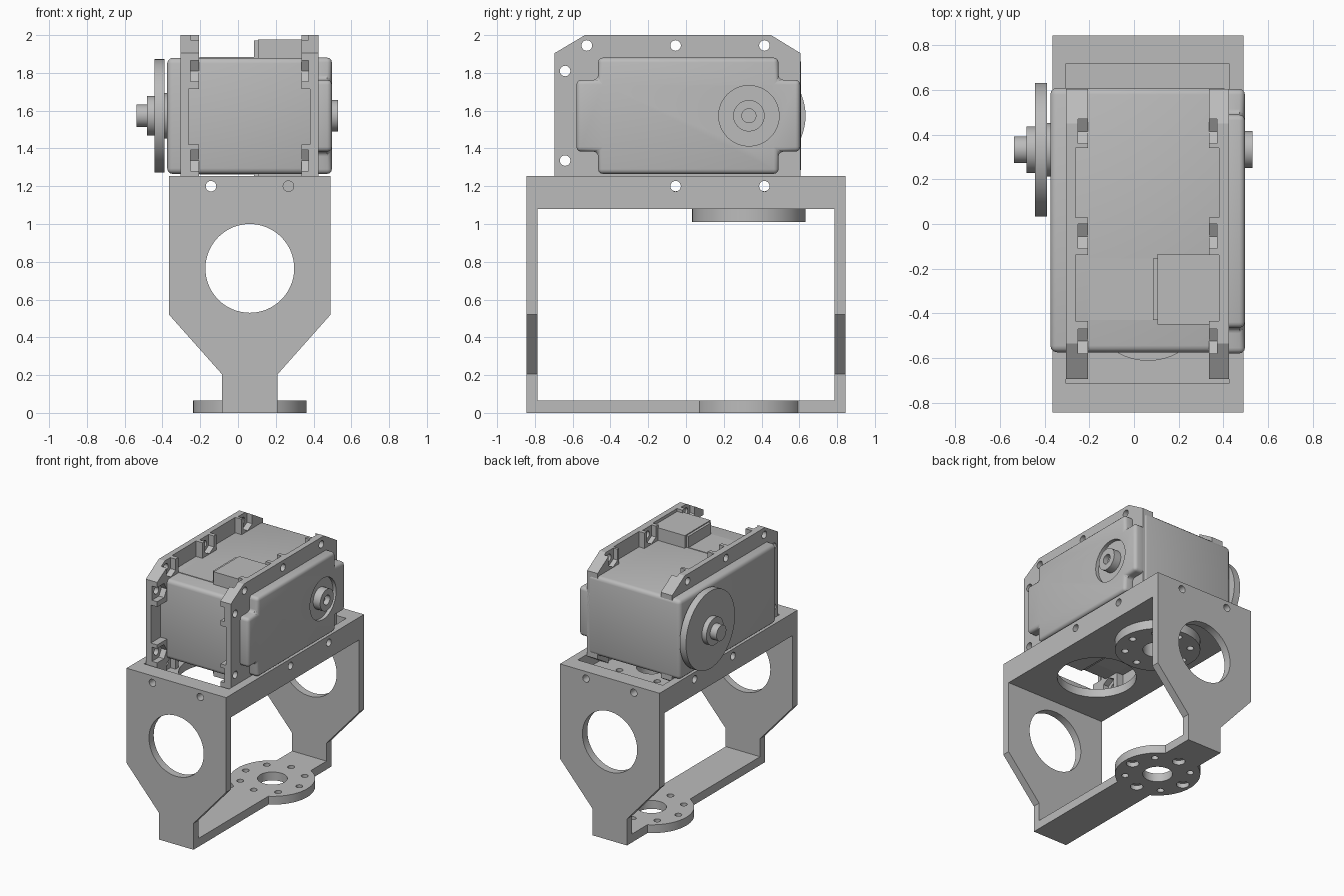
import bpy, bmesh, math
from mathutils import Matrix, Vector

cube = bpy.data.objects.get("Cube")
if cube:
    bpy.data.objects.remove(cube, do_unlink=True)

grey = bpy.data.materials.new("plain grey")
grey.use_nodes = True
GREY = (0.5, 0.5, 0.5, 1)
grey.diffuse_color = GREY
grey.node_tree.nodes["Principled BSDF"].inputs["Base Color"].default_value = GREY

CX, CY, CZ = 0.0625, 0.333, 1.573   # bracket centre, axle centre


def make(name, bm):
    bmesh.ops.recalc_face_normals(bm, faces=bm.faces)
    mesh = bpy.data.meshes.new(name)
    bm.to_mesh(mesh)
    bm.free()
    mesh.materials.append(grey)
    ob = bpy.data.objects.new(name, mesh)
    bpy.context.collection.objects.link(ob)
    return ob


def box(name, x0, x1, y0, y1, z0, z1):
    lo, hi = Vector((x0, y0, z0)), Vector((x1, y1, z1))
    bm = bmesh.new()
    bmesh.ops.create_cube(bm, size=1)
    bmesh.ops.scale(bm, vec=hi - lo, verts=bm.verts)
    bmesh.ops.translate(bm, vec=(lo + hi) / 2, verts=bm.verts)
    return make(name, bm)


def rod(name, axis, a, b, r, u, v, sides=48):
    """Cylinder along axis from a to b; u, v are the other two coordinates."""
    bm = bmesh.new()
    bmesh.ops.create_cone(bm, cap_ends=True, segments=sides, radius1=r, radius2=r, depth=abs(b - a))
    mid = (a + b) / 2
    turn = {"X": Matrix.Rotation(math.pi / 2, 4, "Y"), "Y": Matrix.Rotation(math.pi / 2, 4, "X"),
            "Z": Matrix.Identity(4)}[axis]
    place = {"X": (mid, u, v), "Y": (u, mid, v), "Z": (u, v, mid)}[axis]
    bm.transform(Matrix.Translation(place) @ turn)
    return make(name, bm)


def extrude(name, points, axis, a, b):
    """Prism from a 2D outline: (y, z) points along X or (x, z) points along Y."""
    bm = bmesh.new()
    at = (lambda p: (a, p[0], p[1])) if axis == "X" else (lambda p: (p[0], a, p[1]))
    face = bm.faces.new([bm.verts.new(at(p)) for p in points])
    top = bmesh.ops.extrude_face_region(bm, geom=[face])["geom"]
    move = (b - a, 0, 0) if axis == "X" else (0, b - a, 0)
    bmesh.ops.translate(bm, vec=move, verts=[g for g in top if isinstance(g, bmesh.types.BMVert)])
    return make(name, bm)


def bake(ob):
    deps = bpy.context.evaluated_depsgraph_get()
    mesh = bpy.data.meshes.new_from_object(ob.evaluated_get(deps))
    ob.modifiers.clear()
    ob.data = mesh


def combine(ob, others, operation="DIFFERENCE"):
    for other in others:
        mod = ob.modifiers.new("bool", "BOOLEAN")
        mod.operation, mod.object, mod.solver = operation, other, "EXACT"
    bake(ob)
    for other in others:
        bpy.data.objects.remove(other, do_unlink=True)


def rounded(ob, width, segments=3):
    mod = ob.modifiers.new("round", "BEVEL")
    mod.width, mod.segments, mod.limit_method = width, segments, "ANGLE"
    bake(ob)
    return ob


# Frame: silhouette swept front to back, then opened up
half = [(0.1475, 0), (0.1475, 0.205), (0.4275, 0.52), (0.4275, 1.255)]
outline = [(CX + x, z) for x, z in half] + [(CX - x, z) for x, z in reversed(half)]
frame = extrude("frame", outline, "Y", -0.845, 0.845)
cuts = [box("cut", -1, 1, -0.787, 0.785, 0.065, 1.08),
        box("cut", -0.305, 0.425, -0.715, 0.72, 1.145, 1.4),
        rod("cut", "Y", -1, 1, 0.235, CX, 0.765, 64),
        rod("cut", "Z", 1, 1.2, 0.278, CX, -CY, 64)]
cuts += [rod("cut", "X", -1, 1, 0.028, y, 1.2, 20) for y in (-0.055, 0.415)]
cuts += [rod("cut", "Y", -1, 1, 0.028, x, 1.2, 20) for x in (-0.143, 0.267)]
combine(frame, cuts)

# Round mounting flanges, merged into the frame and drilled through
combine(frame, [rod("flange", "Z", 0, 0.065, 0.3, CX, CY, 64),
                rod("flange", "Z", 1.01, 1.1, 0.3, CX, CY, 64)], "UNION")
cuts = [rod("cut", "Z", -0.1, 1.2, 0.105, CX, CY)]
for i in range(8):
    a = i * math.pi / 4
    x, y = CX + 0.23 * math.cos(a), CY + 0.23 * math.sin(a)
    cuts.append(rod("cut", "Z", -0.1, 1.2, 0.025, x, y, 16))
    if i % 2 == 0:
        cuts.append(rod("cut", "Z", -0.1, 0.035, 0.045, x, y, 20))
combine(frame, cuts)

# Motor body
rounded(box("motor_body", -0.375, 0.42, -0.575, 0.61, 1.265, 1.88), 0.03)

# Cover with notched corners and a round recess for the idler
yc, ya, yb, za, zb = 0.0125, 0.4775, 0.5925, 0.19, 0.3075
quarter = [(yb, za), (ya, za), (ya, zb)]
pts = quarter + [(-y, z) for y, z in reversed(quarter)]
pts += [(-y, -z) for y, z in quarter] + [(y, -z) for y, z in reversed(quarter)]
cover = extrude("motor_cover", [(yc + y, CZ + z) for y, z in pts], "X", 0.38, 0.497)
rounded(cover, 0.025)
combine(cover, [rod("cut", "X", 0.47, 0.6, 0.16, CY, CZ)])

# Idler hub
idler = rod("idler_hub", "X", 0.44, 0.53, 0.083, CY, CZ)
combine(idler, [rod("cut", "X", 0.49, 0.6, 0.037, CY, CZ, 24)])

# Output horn
for name, a, b, r in (("horn_collar", -0.395, -0.36, 0.12), ("horn_disc", -0.443, -0.39, 0.3),
                      ("horn_hub", -0.482, -0.43, 0.105), ("horn_screw", -0.537, -0.47, 0.06)):
    rod(name, "X", a, b, r, CY, CZ, 64)

# Side plates with thinned stretches, screw holes and open nut pockets
corner = [(-0.535, 2), (-0.695, 1.905)]
plate_outline = corner + [(y, 2 * CZ - z) for y, z in reversed(corner)]
corner = [(0.605, 1.905), (0.45, 2)]
plate_outline += [(y, 2 * CZ - z) for y, z in reversed(corner)] + corner
holes = [(y, CZ + s * 0.372, 0, s) for y in (-0.525, -0.055, 0.415) for s in (1, -1)]
holes += [(-0.64, CZ + s * 0.237, -1, 0) for s in (1, -1)]
for name, outer, inner in (("right_side_plate", -0.305, -0.207), ("left_side_plate", 0.425, 0.335)):
    d = 1 if inner > outer else -1
    floor, past = outer + d * 0.043, inner + d * 0.05
    x0, x1 = sorted((floor, past))
    plate = extrude(name, plate_outline, "X", outer, inner)
    cuts = []
    for y0, y1 in ((-0.435, -0.14), (0.03, 0.34)):
        cuts += [box("cut", x0, x1, y0, y1, 1.86, 2.1), box("cut", x0, x1, y0, y1, 1.0, 1.29)]
    cuts.append(box("cut", x0, x1, -0.8, -0.55, 1.42, 1.715))
    for y, z, dy, dz in holes:
        cuts.append(rod("cut", "X", -0.5, 0.6, 0.028, y, z, 20))
        # Pocket outline: V floor towards the motor, open at the plate edge
        pocket = [(-0.055, 0.15), (-0.055, -0.03), (0, -0.062), (0.055, -0.03), (0.055, 0.15)]
        pts = [(y + u, z + v * dz) if dz else (y + v * dy, z + u) for u, v in pocket]
        cuts.append(extrude("cut", pts, "X", outer + d * 0.053, past))
    combine(plate, cuts)

# Cable sockets above and below the motor
for name, s in (("top", 1), ("bottom", -1)):
    for part, x0, x1, y0, y1, h in (("socket", 0.105, 0.38, -0.45, -0.135, 0.405),
                                    ("socket_lip", 0.085, 0.12, -0.43, -0.155, 0.398),
                                    ("socket_pad", -0.205, 0.09, -0.43, -0.155, 0.311)):
        z0, z1 = sorted((CZ + s * 0.29, CZ + s * h))
        box(name + "_" + part, x0, x1, y0, y1, z0, z1)

# Smooth round surfaces, keep corners crisp
bpy.ops.object.select_all(action="DESELECT")
for ob in bpy.context.scene.objects:
    if ob.type == "MESH":
        ob.select_set(True)
        bpy.context.view_layer.objects.active = ob
bpy.ops.object.shade_smooth_by_angle(angle=math.radians(30))
